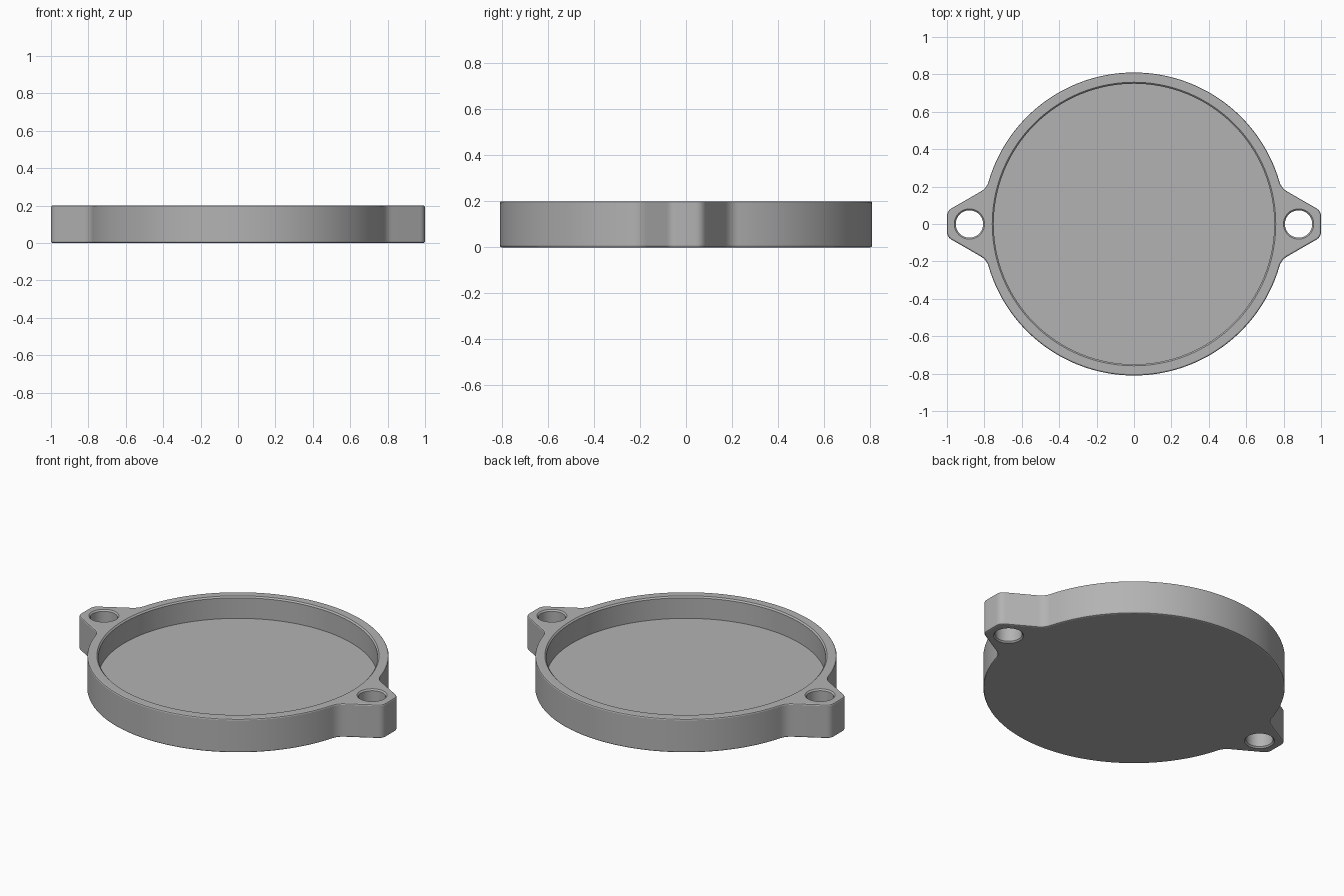
import bpy, bmesh
from math import sin, cos, pi, radians
from mathutils import Vector

cube = bpy.data.objects.get("Cube")
if cube:
    bpy.data.objects.remove(cube, do_unlink=True)

HEIGHT, FLOOR = 0.2, 0.07
OUTER, INNER = 0.81, 0.75
HOLE_X, HOLE_R = 0.88, 0.073
CHAMFER = 0.008

grey = bpy.data.materials.new("plain_grey")
grey.use_nodes = True
colour = (0.45, 0.45, 0.45, 1)
grey.diffuse_color = colour
grey.node_tree.nodes["Principled BSDF"].inputs["Base Color"].default_value = colour


def make_object(name, bm):
    bmesh.ops.recalc_face_normals(bm, faces=bm.faces)
    mesh = bpy.data.meshes.new(name)
    bm.to_mesh(mesh)
    bm.free()
    mesh.materials.append(grey)
    obj = bpy.data.objects.new(name, mesh)
    bpy.context.collection.objects.link(obj)
    return obj


def stack(name, rings):
    """Skin a list of equal closed loops and cap both ends."""
    bm = bmesh.new()
    loops = [[bm.verts.new(p) for p in ring] for ring in rings]
    n = len(loops[0])
    for low, high in zip(loops, loops[1:]):
        for i in range(n):
            j = (i + 1) % n
            bm.faces.new((low[i], low[j], high[j], high[i]))
    bm.faces.new(loops[0])
    bm.faces.new(loops[-1])
    return make_object(name, bm)


def turned(name, profile, x, sides):
    return stack(name, [[(x + r * cos(2 * pi * i / sides), r * sin(2 * pi * i / sides), z)
                         for i in range(sides)] for r, z in profile])


def rounded(a, corner, b, steps=8):
    a, corner, b = Vector(a), Vector(corner), Vector(b)
    return [a * (1 - t) ** 2 + corner * 2 * t * (1 - t) + b * t * t
            for t in (k / steps for k in range(steps + 1))]


# Quarter outline: lug tip, sloped lug side, fillet into the round wall
start = radians(16.6)
quarter = rounded((1, 0.04), (1, 0.069), (0.975, 0.084))
quarter += rounded((0.82, 0.173), (0.786, 0.193), (OUTER * cos(start), OUTER * sin(start)))
steps = 40
quarter += [Vector((OUTER * cos(a), OUTER * sin(a)))
            for a in (start + (pi / 2 - start) * k / steps for k in range(1, steps + 1))]
half = quarter + [Vector((-p.x, p.y)) for p in reversed(quarter[:-1])]
outline = half + [-p for p in half]

# Body with chamfered outer rims
body = stack("round_tray_with_lugs", [[(p.x, p.y, z) for p in outline] for z in (0, HEIGHT)])
bevel = body.modifiers.new("rim_chamfer", 'BEVEL')
bevel.width = CHAMFER
bevel.segments = 2
bevel.limit_method = 'ANGLE'
bevel.angle_limit = radians(60)

# Cutters: round recess and two bolt holes, each flared at its mouth
top = HEIGHT + 0.05
recess = [(INNER, FLOOR), (INNER, HEIGHT - CHAMFER), (INNER + CHAMFER, HEIGHT),
          (INNER + CHAMFER, top)]
flare = HOLE_R + CHAMFER
bolt = [(flare, -0.05), (flare, 0), (HOLE_R, CHAMFER),
        (HOLE_R, HEIGHT - CHAMFER), (flare, HEIGHT), (flare, top)]
cutters = [turned("recess_cutter", recess, 0, 160)]
cutters += [turned("bolt_hole_cutter", bolt, side * HOLE_X, 48) for side in (-1, 1)]
for cutter in cutters:
    cutter.hide_render = True
    cut = body.modifiers.new("cut", 'BOOLEAN')
    cut.operation = 'DIFFERENCE'
    cut.solver = 'EXACT'
    cut.object = cutter

# Bake the cuts, then smooth the curved walls
bpy.ops.object.select_all(action='DESELECT')
body.select_set(True)
bpy.context.view_layer.objects.active = body
bpy.ops.object.convert(target='MESH')
bpy.ops.object.shade_smooth_by_angle(angle=radians(20))
for cutter in cutters:
    bpy.data.objects.remove(cutter, do_unlink=True)
